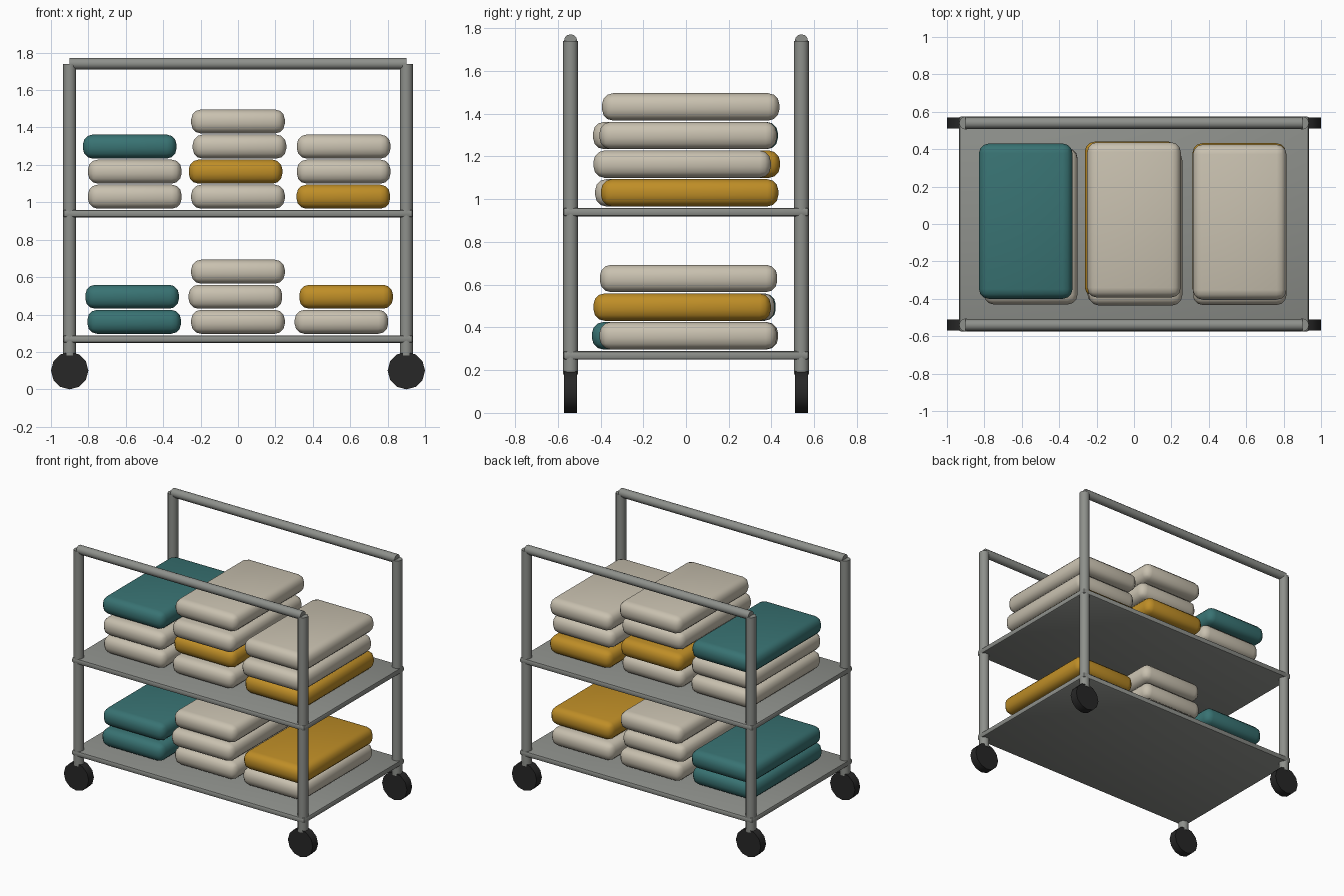
import bpy
from math import pi
from mathutils import Matrix, Vector

cube = bpy.data.objects.get("Cube")
if cube:
    bpy.data.objects.remove(cube, do_unlink=True)


def material(name, rgb):
    m = bpy.data.materials.new(name)
    m.use_nodes = True
    m.diffuse_color = (*rgb, 1)
    m.node_tree.nodes["Principled BSDF"].inputs["Base Color"].default_value = (*rgb, 1)
    return m


STEEL = material("grey steel", (0.27, 0.28, 0.26))
RUBBER = material("black rubber", (0.02, 0.02, 0.02))
CREAM = material("cream cloth", (0.58, 0.53, 0.43))
TEAL = material("teal cloth", (0.04, 0.17, 0.17))
GOLD = material("gold cloth", (0.52, 0.27, 0.02))


def finish(name, mat):
    ob = bpy.context.object
    ob.name = name
    ob.data.materials.append(mat)
    bpy.ops.object.shade_smooth_by_angle(angle=0.7)
    return ob


def rod(name, start, end, radius, mat, sides=12):
    """Cylinder between two points."""
    a, b = Vector(start), Vector(end)
    bpy.ops.mesh.primitive_cylinder_add(vertices=sides, radius=radius, depth=(b - a).length)
    ob = finish(name, mat)
    ob.matrix_world = Matrix.Translation((a + b) / 2) @ (b - a).to_track_quat("Z", "Y").to_matrix().to_4x4()
    return ob


def rounded_box(name, centre, size, bevel, segments, mat):
    bpy.ops.mesh.primitive_cube_add(size=1, location=centre)
    ob = bpy.context.object
    ob.data.transform(Matrix.Diagonal((*size, 1)))
    mod = ob.modifiers.new("rounding", "BEVEL")
    mod.width, mod.segments = bevel, segments
    bpy.ops.object.modifier_apply(modifier=mod.name)
    return finish(name, mat)


# Frame: posts, wheels and hand rails
PX, PY = 0.9, 0.54
for y, depth in ((-PY, "front"), (PY, "back")):
    for x, side in ((PX, "left"), (-PX, "right")):
        rod(f"{depth}_{side}_post", (x, y, 0.18), (x, y, 1.74), 0.035, STEEL)
        rod(f"{depth}_{side}_wheel", (x, y - 0.03, 0.1), (x, y + 0.03, 0.1), 0.1, RUBBER)
    rod(f"{depth}_hand_rail", (-PX, y, 1.741), (PX, y, 1.741), 0.031, STEEL)

# Shelves
for name, z in (("lower_shelf", 0.269), ("upper_shelf", 0.94)):
    rounded_box(name, (0, 0, z), (1.87, 1.15, 0.04), 0.012, 2, STEEL)

# Folded towels: each stack lists (colour, x, y) from the bottom up
STACKS = {
    "lower_right": (0.361, [(TEAL, -0.555, -0.025), (TEAL, -0.566, 0.005)]),
    "lower_middle": (0.361, [(CREAM, 0, 0.016), (CREAM, -0.014, 0), (CREAM, 0, 0.012)]),
    "lower_left": (0.361, [(CREAM, 0.553, 0.01), (GOLD, 0.578, -0.018)]),
    "upper_right": (1.03, [(CREAM, -0.552, -0.01), (CREAM, -0.552, -0.015), (TEAL, -0.579, 0.015)]),
    "upper_middle": (1.03, [(CREAM, 0, -0.01), (GOLD, -0.013, 0.025),
                            (CREAM, 0.008, -0.02), (CREAM, 0, 0.022)]),
    "upper_left": (1.03, [(GOLD, 0.563, 0.017), (CREAM, 0.565, -0.018), (CREAM, 0.565, 0.01)]),
}
for name, (base, towels) in STACKS.items():
    for i, (mat, x, y) in enumerate(towels):
        rounded_box(f"{name}_towel_{i + 1}", (x, y, base + i * 0.134),
                    (0.5, 0.83, 0.128), 0.052, 3, mat)
